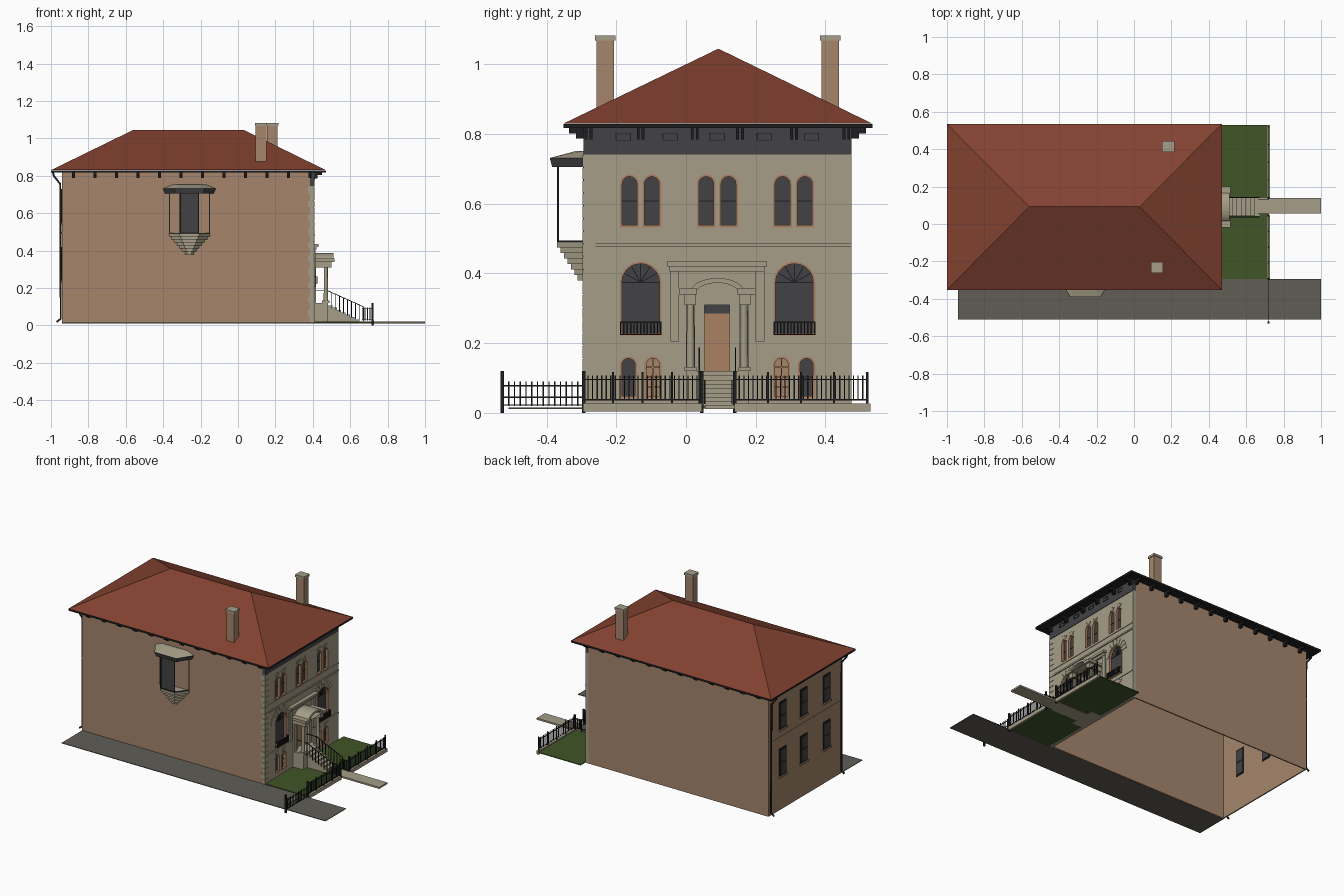
import bpy, bmesh, math
from mathutils import Vector, Matrix

if "Cube" in bpy.data.objects:
    bpy.data.objects.remove(bpy.data.objects["Cube"])


def material(name, *rgb):
    m = bpy.data.materials.new(name)
    m.use_nodes = True
    colour = [(c / 255) ** 2.2 for c in rgb] + [1]
    m.diffuse_color = colour
    m.node_tree.nodes["Principled BSDF"].inputs["Base Color"].default_value = colour
    return m


stone = material("limestone", 164, 156, 135)
brick = material("tan brick", 164, 133, 108)
tile = material("red roof", 130, 68, 52)
charcoal = material("charcoal", 68, 68, 70)
iron = material("black iron", 36, 36, 38)
wood = material("brown wood", 170, 128, 98)
grass = material("lawn green", 66, 85, 44)
asphalt = material("asphalt", 97, 94, 86)


def finish(name, bm, *mats):
    bmesh.ops.recalc_face_normals(bm, faces=bm.faces)
    me = bpy.data.meshes.new(name)
    bm.to_mesh(me)
    bm.free()
    for m in mats:
        me.materials.append(m)
    ob = bpy.data.objects.new(name, me)
    bpy.context.collection.objects.link(ob)
    return ob


def boxes(name, mat, items):
    """Boxes given as x, y, z ranges."""
    bm = bmesh.new()
    for a, b, c, d, e, f in items:
        mid = Vector((a + b, c + d, e + f)) / 2
        bmesh.ops.create_cube(bm, size=1, matrix=Matrix.Translation(mid) @ Matrix.Diagonal((b - a, d - c, f - e, 1)))
    return finish(name, bm, mat)


def beams(name, mat, pairs, t):
    """Square bars of thickness t running between pairs of points."""
    bm = bmesh.new()
    for p, q in pairs:
        p, q = Vector(p), Vector(q)
        d = q - p
        rot = d.to_track_quat('Z', 'Y').to_matrix().to_4x4()
        bmesh.ops.create_cube(bm, size=1, matrix=Matrix.Translation((p + q) / 2) @ rot @ Matrix.Diagonal((t, t, d.length, 1)))
    return finish(name, bm, mat)


def loft(bm, lower, upper, caps=True):
    a, b = ([bm.verts.new(p) for p in ring] for ring in (lower, upper))
    n = len(a)
    sides = [bm.faces.new((a[i], a[(i + 1) % n], b[(i + 1) % n], b[i])) for i in range(n)]
    if caps:
        bm.faces.new(a)
        bm.faces.new(b)
    return sides


def prisms(name, mat, profiles, x0, x1):
    """Extrude (y, z) profiles along x."""
    bm = bmesh.new()
    for pts in profiles:
        loft(bm, [(x0, y, z) for y, z in pts], [(x1, y, z) for y, z in pts])
    return finish(name, bm, mat)


def arch(y, half, z0, z1, n=10):
    arc = [math.pi * i / n for i in range(n + 1)]
    top = [(y + half * math.cos(a), z1 - half + half * math.sin(a)) for a in arc]
    return [(y - half, z0), (y + half, z0)] + top


def ring_frames(name, mat, pairs, x0, x1):
    """Hollow frames between an outer and an inner (y, z) outline."""
    bm = bmesh.new()
    for outer, inner in pairs:
        rings = [[bm.verts.new((x, y, z)) for y, z in o] for o, x in ((outer, x0), (outer, x1), (inner, x1), (inner, x0))]
        n = len(outer)
        for k in range(4):
            r, s = rings[k], rings[(k + 1) % 4]
            for i in range(n):
                bm.faces.new((r[i], r[(i + 1) % n], s[(i + 1) % n], s[i]))
    return finish(name, bm, mat)


# Main dimensions
BACK, FACE, RIGHT, LEFT, BASE, EAVE = -0.94, 0.405, -0.294, 0.475, 0.012, 0.82
INNER = FACE - 0.02
CENTRE = 0.09

# Brick walls, open below
boxes("brick_walls", brick, [
    (BACK, INNER, RIGHT, RIGHT + 0.008, BASE, EAVE),
    (BACK, INNER, LEFT - 0.008, LEFT, BASE, EAVE),
    (BACK, BACK + 0.008, RIGHT, LEFT, BASE, EAVE)])

# Stone facade with cut window and door openings
upper = [(c + s, 0.025, 0.535, 0.682) for c in (-0.13, CENTRE, 0.309) for s in (-0.032, 0.032)]
middle = [(y, 0.058, 0.225, 0.432) for y in (-0.13, 0.311)]
lower_glazed = [(y, 0.023, 0.045, 0.16) for y in (-0.165, 0.346)]
lower_open = [(y, 0.023, 0.045, 0.16) for y in (-0.095, 0.274)]
door = [(0.053, 0.12), (0.125, 0.12), (0.125, 0.31), (0.053, 0.31)]
windows = upper + middle + lower_glazed + lower_open
facade = boxes("stone_facade", stone, [(INNER, FACE, RIGHT, LEFT, BASE, 0.745)])
cutter = prisms("opening_cutter", stone, [arch(*w) for w in windows] + [door], INNER - 0.02, FACE + 0.02)
cutter.hide_render = True
mod = facade.modifiers.new("openings", 'BOOLEAN')
mod.object, mod.operation, mod.solver = cutter, 'DIFFERENCE', 'EXACT'
cut = bpy.data.meshes.new_from_object(facade.evaluated_get(bpy.context.evaluated_depsgraph_get()))
facade.modifiers.clear()
facade.data = cut
bpy.data.objects.remove(cutter)

# Glazing, frames and glazing bars
prisms("window_glass", charcoal, [arch(*w) for w in upper + middle + lower_glazed], INNER, INNER + 0.006)
ring_frames("window_frames", wood,
            [(arch(y, h + 0.002, a - 0.003, b + 0.002), arch(y, h - 0.004, a + 0.004, b - 0.004))
             for y, h, a, b in windows], INNER, FACE + 0.002)
bar_x = INNER + 0.008
bars = []
for y, h, a, b in middle:
    spring = b - h
    bars += [((bar_x, y - h, spring), (bar_x, y + h, spring))]
    bars += [((bar_x, y, spring), (bar_x, y + h * math.cos(t), spring + h * math.sin(t)))
             for t in (math.pi * k / 6 for k in range(1, 6))]
for y, h, a, b in upper + lower_glazed:
    bars += [((bar_x, y - h, (a + b) / 2), (bar_x, y + h, (a + b) / 2))]
beams("glazing_bars", iron, bars, 0.003)
lattice = []
for y, h, a, b in lower_open:
    lattice += [((bar_x, y, a), (bar_x, y, b))]
    lattice += [((bar_x, y - h, a + (b - a) * k / 4), (bar_x, y + h, a + (b - a) * k / 4)) for k in (1, 2, 3)]
beams("basement_lattice", wood, lattice, 0.004)

# Radial arch stones over the windows
stones = []
for y, h, a, b in windows:
    wide = h > 0.05
    r0, r1 = h + 0.004, h + (0.045 if wide else 0.028)
    for k in (range(9) if wide else range(3, 6)):
        t0, t1 = math.pi * (k + 0.06) / 9, math.pi * (k + 0.94) / 9
        stones.append([(y + r * math.cos(t), b - h + r * math.sin(t))
                       for r, t in ((r0, t0), (r1, t0), (r1, t1), (r0, t1))])
prisms("arch_stones", stone, stones, FACE - 0.001, FACE + 0.003)

# String courses, sills and corner quoins
boxes("string_courses", stone, [
    (INNER, FACE + 0.006, RIGHT, LEFT, 0.478, 0.488),
    (INNER, FACE + 0.004, RIGHT, LEFT, 0.522, 0.532),
    (INNER, FACE + 0.004, RIGHT, -0.05, 0.195, 0.205),
    (INNER, FACE + 0.004, 0.23, LEFT, 0.195, 0.205)])
step = 0.0365
boxes("corner_quoins", stone, [
    (FACE - (0.03 if k % 2 else 0.018), FACE + 0.003, RIGHT - 0.003, RIGHT + 0.035,
     BASE + k * step, BASE + (k + 0.92) * step) for k in range(20)])

# Dark frieze with panels and eave brackets
boxes("frieze", charcoal, [(INNER, FACE + 0.003, RIGHT, LEFT, 0.742, EAVE)])
ring_frames("frieze_panels", iron, [
    tuple([(y + sy * w, 0.792 + sz * w / 2) for sy, sz in ((-1, -1), (1, -1), (1, 1), (-1, 1))] for w in (0.022, 0.019))
    for y in (-0.18, -0.045, CENTRE, 0.225, 0.36)], FACE, FACE + 0.006)
brackets = []
for y in (-0.28, -0.13, 0.025, 0.155, 0.31, 0.46):
    for s in (-0.007, 0.007):
        brackets += [(FACE, FACE + 0.02, y + s - 0.004, y + s + 0.004, 0.785, EAVE),
                     (FACE, FACE + 0.045, y + s - 0.004, y + s + 0.004, 0.803, EAVE)]
for k in range(12):
    x = BACK + 0.06 + k * 0.115
    for wall, out in ((RIGHT, -1), (LEFT, 1)):
        for reach, z in ((0.022, 0.788), (0.042, 0.802)):
            y0, y1 = sorted((wall, wall + out * reach))
            brackets.append((x - 0.008, x + 0.008, y0, y1, z, EAVE))
boxes("eave_brackets", iron, brackets)

# Hip roof with soffit and gutter
X0, X1, Y0, Y1 = -1.0, 0.47, -0.352, 0.535
boxes("soffit_and_gutter", iron, [(X0, X1, Y0, Y1, 0.817, 0.829)])
bm = bmesh.new()
eave = [bm.verts.new((x, y, 0.83)) for x, y in ((X0, Y0), (X1, Y0), (X1, Y1), (X0, Y1))]
ra, rb = (bm.verts.new((x, 0.093, 1.045)) for x in (-0.56, 0.03))
for f in ((0, 1, rb, ra), (1, 2, rb), (2, 3, ra, rb), (3, 0, ra)):
    bm.faces.new([eave[v] if isinstance(v, int) else v for v in f])
finish("hip_roof", bm, tile)

# Chimneys
stacks = ((0.123, -0.232), (0.183, 0.414))
boxes("chimneys", brick, [(x - 0.029, x + 0.029, y - 0.025, y + 0.025, 0.83, 1.07) for x, y in stacks])
boxes("chimney_caps", stone, [(x - 0.033, x + 0.033, y - 0.029, y + 0.029, 1.068, 1.083) for x, y in stacks])

# Rear windows, band and downspouts
panes = [(y, z) for y in (0.33, 0.11, -0.13) for z in (0.24, 0.55)]
boxes("rear_window_frames", iron, [(BACK - 0.006, BACK + 0.01, y - 0.036, y + 0.036, z, z + 0.18) for y, z in panes])
boxes("rear_window_glass", charcoal, [(BACK - 0.008, BACK + 0.012, y - 0.027, y + 0.027, z + s, z + s + 0.076)
                                      for y, z in panes for s in (0.01, 0.094)])
boxes("rear_sills_and_band", brick, [(BACK - 0.012, BACK, y - 0.042, y + 0.042, z - 0.01, z) for y, z in panes]
      + [(BACK - 0.004, BACK, RIGHT, LEFT, 0.49, 0.5)])
for side, y in (("right", RIGHT + 0.015), ("left", LEFT - 0.015)):
    cu = bpy.data.curves.new(side + "_downspout", 'CURVE')
    cu.dimensions, cu.bevel_depth, cu.bevel_resolution, cu.use_fill_caps = '3D', 0.006, 1, True
    path = ((-0.99, 0.82), (-0.985, 0.8), (-0.95, 0.755), (-0.948, 0.035), (-0.97, 0.018))
    sp = cu.splines.new('POLY')
    sp.points.add(len(path) - 1)
    for p, (x, z) in zip(sp.points, path):
        p.co = (x, y, z, 1)
    cu.materials.append(iron)
    bpy.context.collection.objects.link(bpy.data.objects.new(side + "_downspout", cu))


# Bay window on the right wall
def half_hex(wide, front, depth, z):
    return [(-0.26 + x, RIGHT - d, z) for x, d in ((-wide, 0), (-front, depth), (front, depth), (wide, 0))]


def bay_part(name, mat, low, high):
    bm = bmesh.new()
    loft(bm, low, high)
    return finish(name, bm, mat)


bm = bmesh.new()
walls = loft(bm, half_hex(0.11, 0.052, 0.076, 0.49), half_hex(0.11, 0.052, 0.076, 0.71), False)[:3]
bmesh.ops.inset_individual(bm, faces=walls, thickness=0.018)
for f in walls:
    f.material_index = 1
bmesh.ops.inset_individual(bm, faces=walls, thickness=0.006, depth=-0.004)
for f in walls:
    f.material_index = 2
bmesh.ops.delete(bm, geom=[walls[0], walls[2]], context='FACES')
finish("bay_walls", bm, stone, iron, charcoal)
bay_part("bay_cornice", charcoal, half_hex(0.13, 0.075, 0.09, 0.705), half_hex(0.142, 0.08, 0.097, 0.732))
bay_part("bay_roof", stone, half_hex(0.14, 0.078, 0.095, 0.732), half_hex(0.09, 0.05, 0.02, 0.752))
for k in range(7):
    s, z = 1 - k * 0.13, 0.49 - k * 0.0157
    ring = [half_hex(0.11 * s, 0.052 * s, 0.076 * s, h) for h in (z - 0.0157, z)]
    bay_part(f"bay_corbel_{k + 1}", stone, *ring)

# Front door and its stone surround
prisms("door_leaf", wood, [[(y, min(z, 0.285)) for y, z in door]], INNER, INNER + 0.006)
boxes("door_transom", charcoal, [(INNER, INNER + 0.006, 0.053, 0.125, 0.285, 0.31)])
surround = [(FACE, FACE + 0.025, -0.055, 0.232, 0.42, 0.435), (FACE, FACE + 0.015, -0.048, 0.225, 0.405, 0.42)]
shafts = []
for s in (-1, 1):
    def span(a, b, *rest):
        y0, y1 = sorted((CENTRE + s * a, CENTRE + s * b))
        return (*rest[:2], y0, y1, *rest[2:])
    surround += [span(0.11, 0.135, FACE, FACE + 0.01, 0.205, 0.41),
                 span(0.058, 0.11, FACE, 0.515, 0.34, 0.357),
                 span(0.062, 0.095, FACE, 0.5, 0.31, 0.34),
                 span(0.06, 0.095, 0.45, 0.49, 0.12, 0.132),
                 span(0.064, 0.09, FACE, FACE + 0.012, 0.12, 0.31)]
    shafts.append(CENTRE + s * 0.077)
boxes("portal_surround", stone, surround)
bm = bmesh.new()
for y in shafts:
    bmesh.ops.create_cone(bm, cap_ends=True, segments=16, radius1=0.012, radius2=0.01, depth=0.18,
                          matrix=Matrix.Translation((0.47, y, 0.22)))
finish("portal_columns", bm, stone)


def hood(a, b):
    return [(CENTRE + a * math.cos(math.pi * k / 12), 0.345 + b * math.sin(math.pi * k / 12)) for k in range(13)]


ring_frames("arched_hood", stone, [(hood(0.078, 0.042), hood(0.06, 0.028))], FACE, 0.51)

# Stone steps with iron handrails
boxes("porch_steps", stone, [(FACE, 0.48, 0.0, 0.18, BASE, 0.12)] + [
    (0.48, 0.48 + 0.024 * (k + 1), 0.042, 0.14, BASE, 0.12 - 0.0125 * (k + 1)) for k in range(8)])
rails = []
for y in (0.038, 0.142):
    line = [(0.48 + 0.19 * k / 9, y, 0.185 - 0.085 * k / 9) for k in range(10)]
    rails += [(line[0], line[-1]), ((FACE, y, 0.185), line[0])]
    rails += [(p, (p[0], y, max(BASE, p[2] - 0.085))) for p in line]
beams("step_handrails", iron, rails, 0.004)

# Ground
FENCE = 0.72
boxes("driveway", asphalt, [(BACK, 1.0, -0.51, RIGHT, 0.011, 0.015)])
boxes("lawn", grass, [(FACE, FENCE, RIGHT, 0.53, 0.015, 0.02)])
boxes("walkway", stone, [(0.67, 1.0, 0.055, 0.14, 0.011, 0.022)])
boxes("fence_curb", stone, [(FENCE - 0.007, FENCE + 0.007, a, b, 0.004, 0.027) for a, b in ((RIGHT, 0.045), (0.14, 0.53))])

# Iron fence, driveway gate, open path gates and window balconies
bars, posts = [], []
for a, b, low, high, gap in ((RIGHT, 0.045, 0.035, 0.108, 0.013), (0.14, 0.52, 0.035, 0.108, 0.013),
                             (-0.525, RIGHT, 0.02, 0.09, 0.016)):
    n = round((b - a) / gap)
    bars += [((FENCE, a + (b - a) * k / n, low), (FENCE, a + (b - a) * k / n, high)) for k in range(n + 1)]
    bars += [((FENCE, a, z), (FENCE, b, z)) for z in (low + 0.003, high - 0.012)]
    if low < 0.03:
        bars.append(((FENCE, a, 0.045), (FENCE, b, 0.045)))
    else:
        posts += [((FENCE, a + (b - a) * k / 4, 0.02), (FENCE, a + (b - a) * k / 4, 0.117)) for k in range(1, 5)]
for y in (0.054, 0.132):
    bars += [((x, y, 0.025), (x, y, 0.095)) for x in (0.665 + 0.009 * k for k in range(7))]
    bars += [((0.665, y, z), (FENCE, y, z)) for z in (0.03, 0.088)]
beams("fence_pickets", iron, bars, 0.0035)
beams("fence_posts", iron, posts, 0.006)
beams("gate_posts", iron, [((FENCE, y, 0), (FENCE, y, 0.12)) for y in (-0.527, RIGHT, 0.045, 0.14)], 0.01)
rails = []
for y, h, a, b in middle:
    x = FACE + 0.018
    rails += [((x, y + h * k / 6, a), (x, y + h * k / 6, a + 0.035)) for k in range(-6, 7)]
    for z in (a, a + 0.035):
        rails += [((x, y - h, z), (x, y + h, z))] + [((FACE, y + s * h, z), (x, y + s * h, z)) for s in (-1, 1)]
beams("window_balconies", iron, rails, 0.004)
